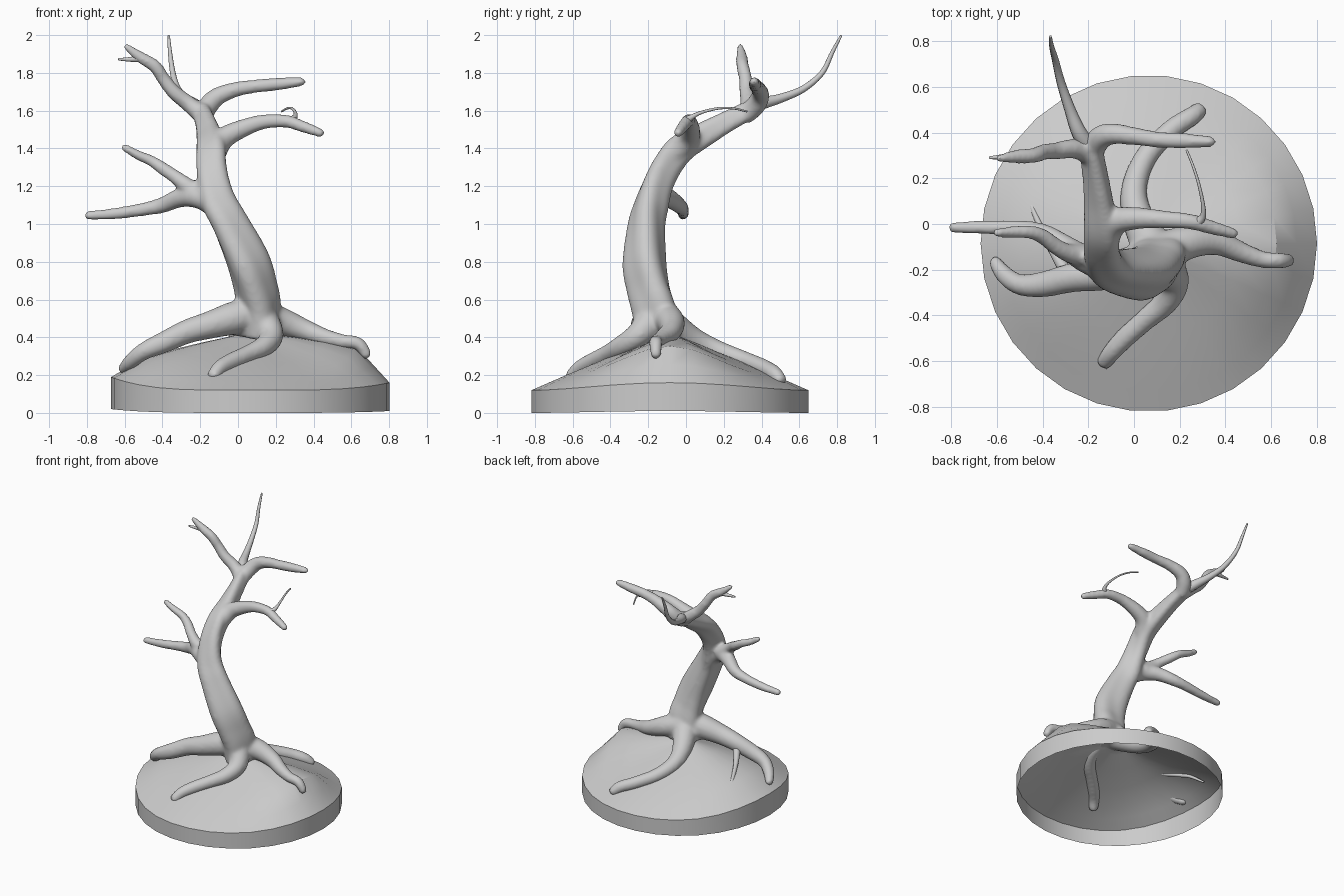
import bpy, bmesh, math
from mathutils import Vector


def finish(bm, name, angle=None):
    bmesh.ops.recalc_face_normals(bm, faces=bm.faces)
    me = bpy.data.meshes.new(name)
    bm.to_mesh(me)
    bm.free()
    for p in me.polygons:
        p.use_smooth = True
    if angle:
        me.set_sharp_from_angle(angle=math.radians(angle))
    ob = bpy.data.objects.new(name, me)
    bpy.context.collection.objects.link(ob)
    return ob


def spline(points, steps):
    """Catmull-Rom through (x, y, z, radius) points."""
    p = [Vector(q) for q in points]
    p = [2 * p[0] - p[1]] + p + [2 * p[-1] - p[-2]]
    out = []
    for i in range(1, len(p) - 2):
        a, b, c, d = p[i - 1:i + 3]
        for s in range(steps):
            t = s / steps
            out.append(0.5 * (2 * b + (c - a) * t + (2 * a - 5 * b + 4 * c - d) * t * t
                              + (3 * b - a - 3 * c + d) * t ** 3))
    return out + [p[-2]]


def limb(bm, points, sides=14, steps=6, ridge=0.0):
    """Closed tapering tube with a rounded tip; ridge adds twisting bark folds."""
    pts = spline(points, steps)
    pos = [q.to_3d() for q in pts]
    rad = [max(q.w, 0.004) for q in pts]
    end = (pos[-1] - pos[-2]).normalized()
    last, r = pos[-1].copy(), rad[-1]
    pos[-1] = last - end * r * 0.6
    pos += [last - end * r * 0.2, last]
    rad += [r * 0.8, r * 0.3]
    tan = [(pos[min(i + 1, len(pos) - 1)] - pos[max(i - 1, 0)]).normalized() for i in range(len(pos))]
    side = tan[0].orthogonal().normalized()
    rings = []
    for i, (c, t) in enumerate(zip(pos, tan)):
        if i:
            side = tan[i - 1].rotation_difference(t) @ side
        side = (side - t * side.dot(t)).normalized()
        up = t.cross(side)
        ring = []
        for k in range(sides):
            a = 2 * math.pi * k / sides
            rr = rad[i] * (1 + ridge * math.cos(3 * a + i * 0.09))
            ring.append(bm.verts.new(c + rr * (math.cos(a) * side + math.sin(a) * up)))
        rings.append(ring)
    for lo, hi in zip(rings, rings[1:]):
        for k in range(sides):
            j = (k + 1) % sides
            bm.faces.new((lo[k], lo[j], hi[j], hi[k]))
    bm.faces.new(rings[0])
    bm.faces.new(rings[-1])


# Base: hollow mound with an upright rim and a ridge toward the right
CX, CY, R, SEG = 0.065, -0.085, 0.737, 30
bm = bmesh.new()
rings = []
for t in (None, 1.0, 0.88, 0.76, 0.55, 0.33, 0.14):
    ring = []
    for k in range(SEG):
        a = 2 * math.pi * k / SEG
        c = math.cos(a)
        rim = 0.12 + (0.07 if c < 0 else 0.04) * c ** 4
        if t is None:
            z, d = 0.02 * c ** 4 * (c < 0) + 0.01 * c ** 4 * (c > 0), R
        else:
            power = 0.97 - 0.75 * c ** 4 if c > 0 else 0.97 - 0.38 * c * c
            z, d = rim + (0.425 - rim) * (1 - t) ** power, R * t
            if t == 0.88:  # straight steep edge outside the ridge
                z = rim + (0.425 - rim) * 0.5 * 0.24 ** power
        ring.append(bm.verts.new((CX + d * c, CY + d * math.sin(a), z)))
    rings.append(ring)
for lo, hi in zip(rings, rings[1:]):
    for k in range(SEG):
        j = (k + 1) % SEG
        bm.faces.new((lo[k], lo[j], hi[j], hi[k]))
top = bm.verts.new((CX, CY, 0.43))
for k in range(SEG):
    bm.faces.new((rings[-1][k], rings[-1][(k + 1) % SEG], top))
finish(bm, "ground_mound", 30)

tree = bmesh.new()
# Trunk
limb(tree, [(0.1, -0.14, 0.40, 0.11), (0.11, -0.16, 0.55, 0.115), (0.09, -0.19, 0.66, 0.112),
            (0.045, -0.215, 0.8, 0.112), (-0.05, -0.21, 1.0, 0.096), (-0.1, -0.19, 1.1, 0.09),
            (-0.125, -0.16, 1.2, 0.081), (-0.137, -0.11, 1.3, 0.077), (-0.137, -0.03, 1.4, 0.075),
            (-0.15, 0.1, 1.475, 0.064), (-0.168, 0.22, 1.54, 0.055), (-0.19, 0.34, 1.6, 0.05)],
     sides=36, ridge=0.13)
# Upper left branch
limb(tree, [(-0.18, 0.3, 1.57, 0.05), (-0.26, 0.33, 1.635, 0.044), (-0.34, 0.32, 1.70, 0.039),
            (-0.395, 0.315, 1.77, 0.036), (-0.44, 0.30, 1.835, 0.035), (-0.52, 0.295, 1.885, 0.031),
            (-0.605, 0.285, 1.95, 0.016)])
# Upper right branch
limb(tree, [(-0.185, 0.31, 1.57, 0.05), (-0.155, 0.37, 1.63, 0.054), (-0.1, 0.395, 1.68, 0.048),
            (0, 0.385, 1.715, 0.04), (0.1, 0.37, 1.73, 0.036), (0.22, 0.365, 1.742, 0.034),
            (0.36, 0.36, 1.755, 0.023)])
# Lower right branch
limb(tree, [(-0.135, -0.06, 1.37, 0.07), (-0.08, 0.01, 1.45, 0.06), (0.01, 0.025, 1.5, 0.05),
            (0.13, 0.02, 1.54, 0.04), (0.25, 0.01, 1.545, 0.035), (0.34, -0.015, 1.517, 0.032),
            (0.455, -0.047, 1.475, 0.024)])
# Left forked branch
limb(tree, [(-0.09, -0.18, 1.09, 0.075), (-0.2, -0.16, 1.14, 0.062), (-0.3, -0.10, 1.14, 0.052),
            (-0.4, -0.04, 1.10, 0.043), (-0.5, -0.02, 1.078, 0.036), (-0.65, -0.015, 1.055, 0.031),
            (-0.815, -0.015, 1.043, 0.024)])
limb(tree, [(-0.2, -0.14, 1.15, 0.055), (-0.28, -0.13, 1.21, 0.043), (-0.34, -0.1, 1.255, 0.037),
            (-0.4, -0.055, 1.295, 0.035), (-0.46, -0.035, 1.335, 0.03), (-0.53, -0.035, 1.365, 0.027),
            (-0.617, -0.04, 1.415, 0.02)])
# Right root
limb(tree, [(0.1, -0.13, 0.52, 0.09), (0.24, -0.08, 0.48, 0.075), (0.36, -0.08, 0.435, 0.058),
            (0.46, -0.12, 0.4, 0.047), (0.56, -0.155, 0.378, 0.038), (0.64, -0.16, 0.365, 0.035),
            (0.69, -0.16, 0.29, 0.028)])
# Front root
limb(tree, [(0.11, -0.16, 0.51, 0.1), (0.175, -0.25, 0.415, 0.068), (0.14, -0.34, 0.355, 0.056),
            (0.05, -0.42, 0.31, 0.048), (-0.04, -0.5, 0.27, 0.046), (-0.1, -0.565, 0.235, 0.041),
            (-0.14, -0.62, 0.18, 0.034)])
# Left root
limb(tree, [(0.09, -0.16, 0.53, 0.09), (-0.03, -0.19, 0.5, 0.088), (-0.15, -0.22, 0.465, 0.074),
            (-0.27, -0.235, 0.43, 0.065), (-0.4, -0.265, 0.37, 0.057), (-0.5, -0.265, 0.325, 0.047),
            (-0.57, -0.22, 0.27, 0.04), (-0.62, -0.15, 0.22, 0.027)])
# Back root
limb(tree, [(0.1, -0.14, 0.5, 0.1), (0.02, 0.02, 0.395, 0.072), (0.0, 0.15, 0.335, 0.058),
            (0.05, 0.29, 0.285, 0.05), (0.16, 0.41, 0.24, 0.046), (0.25, 0.47, 0.205, 0.043),
            (0.3, 0.51, 0.155, 0.034)])
ob = finish(tree, "tree_trunk_branches_and_roots")
# Fuse the limbs and soften the joints
rm = ob.modifiers.new("fuse", 'REMESH')
rm.mode, rm.voxel_size, rm.use_smooth_shade = 'VOXEL', 0.012, True
sm = ob.modifiers.new("soften", 'SMOOTH')
sm.factor, sm.iterations = 0.5, 10

# Thin shoots, kept out of the fusing so they stay slender
twigs = {
    "top_shoot": [(-0.19, 0.33, 1.6, 0.04), (-0.24, 0.4, 1.637, 0.034), (-0.28, 0.5, 1.665, 0.025),
                  (-0.32, 0.62, 1.715, 0.019), (-0.345, 0.72, 1.8, 0.015), (-0.36, 0.775, 1.91, 0.011),
                  (-0.367, 0.823, 2.0, 0.006)],
    "left_twig": [(-0.5, 0.295, 1.88, 0.025), (-0.56, 0.295, 1.872, 0.014), (-0.635, 0.29, 1.872, 0.006)],
    "right_twig": [(0.27, 0.0, 1.54, 0.028), (0.3, 0.03, 1.565, 0.015), (0.303, 0.08, 1.59, 0.009),
                   (0.285, 0.17, 1.612, 0.007), (0.26, 0.25, 1.612, 0.006), (0.23, 0.325, 1.595, 0.005)],
    "thin_root": [(-0.29, -0.22, 0.40, 0.03), (-0.36, -0.11, 0.345, 0.018), (-0.42, 0.01, 0.30, 0.014),
                  (-0.455, 0.09, 0.265, 0.012), (-0.51, 0.17, 0.205, 0.007)],
}
for name, pts in twigs.items():
    bm = bmesh.new()
    limb(bm, pts, sides=10)
    finish(bm, name)
